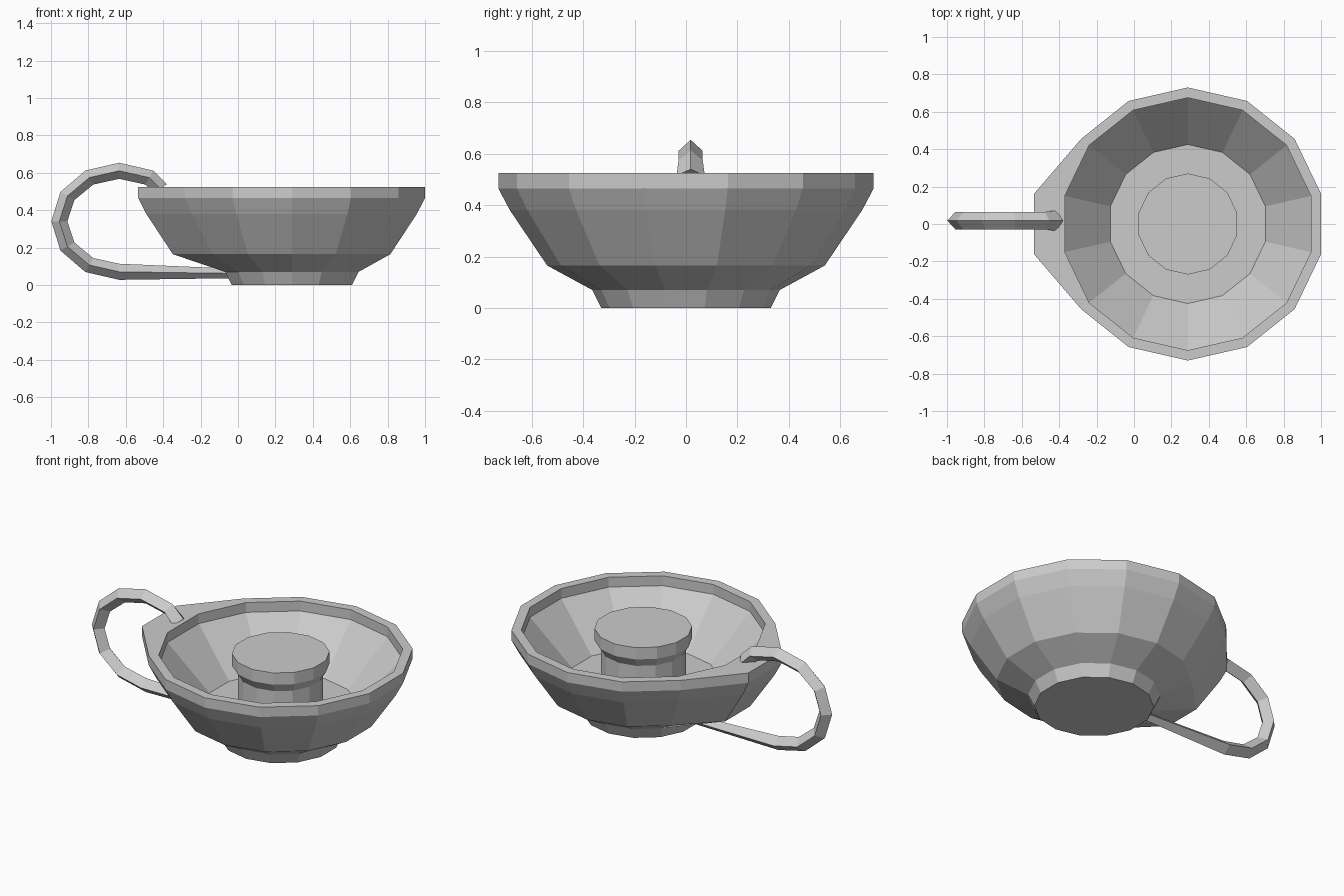
import bpy, bmesh, math
from math import sin, cos, pi, radians

cube = bpy.data.objects.get("Cube")
if cube:
    bpy.data.objects.remove(cube, do_unlink=True)

SIDES = 14
CENTRE_X = 0.288

grey = bpy.data.materials.new("grey")
grey.use_nodes = True
GREY = (0.6, 0.6, 0.6, 1)
grey.diffuse_color = GREY
grey.node_tree.nodes["Principled BSDF"].inputs["Base Color"].default_value = GREY


def finish(name, bm):
    bmesh.ops.recalc_face_normals(bm, faces=bm.faces)
    mesh = bpy.data.meshes.new(name)
    bm.to_mesh(mesh)
    bm.free()
    mesh.materials.append(grey)
    obj = bpy.data.objects.new(name, mesh)
    bpy.context.collection.objects.link(obj)
    return obj


def skin(name, rings):
    """Join rings of points into a closed skin with flat end caps."""
    bm = bmesh.new()
    loops = [[bm.verts.new(p) for p in ring] for ring in rings]
    for a, b in zip(loops, loops[1:]):
        for i in range(len(a)):
            j = (i + 1) % len(a)
            bm.faces.new((a[i], a[j], b[j], b[i]))
    bm.faces.new(loops[0])
    bm.faces.new(loops[-1])
    return finish(name, bm)


def lathe(name, profile):
    """Profile rows are radius, height, outward pull of the handle side."""
    rings = []
    for r, z, pull in profile:
        ring = []
        for i in range(SIDES):
            a = pi / 2 + 2 * pi * i / SIDES
            x = r * cos(a) - (pull if cos(a) < -0.9 else 0)
            ring.append((CENTRE_X + x, r * sin(a), z))
        rings.append(ring)
    return skin(name, rings)


# Bowl: foot, flared wall, rim with a ledge for the handle, hollow inside
lathe("bowl", [
    (0.33, 0, 0), (0.365, 0.07, 0), (0.54, 0.165, 0.11), (0.685, 0.38, 0.11),
    (0.73, 0.465, 0.11), (0.73, 0.525, 0.11), (0.675, 0.525, 0),
    (0.675, 0.465, 0), (0.425, 0.2, 0)])

# Central knob with a wider cap
lathe("centre_knob", [
    (0.235, 0.19, 0), (0.235, 0.395, 0), (0.27, 0.45, 0), (0.27, 0.522, 0)])

# Handle: diamond section swept along a half ellipse and a straight tail
path = [(-0.415, 0.515, 35, 0.055)]
for deg in range(60, 271, 30):
    a = radians(deg)
    path.append((-0.635 + 0.32 * cos(a), 0.341 + 0.27 * sin(a), deg, 0.047))
path.append((0.0, 0.062, 270, 0.025))
rings = []
for x, z, deg, w in path:
    dx, dz = cos(radians(deg)), sin(radians(deg))
    t = min(w, 0.043)
    rings.append([(x + dx * t, 0.018, z + dz * t), (x, 0.018 + w, z),
                  (x - dx * t, 0.018, z - dz * t), (x, 0.018 - w, z)])
skin("handle", rings)
